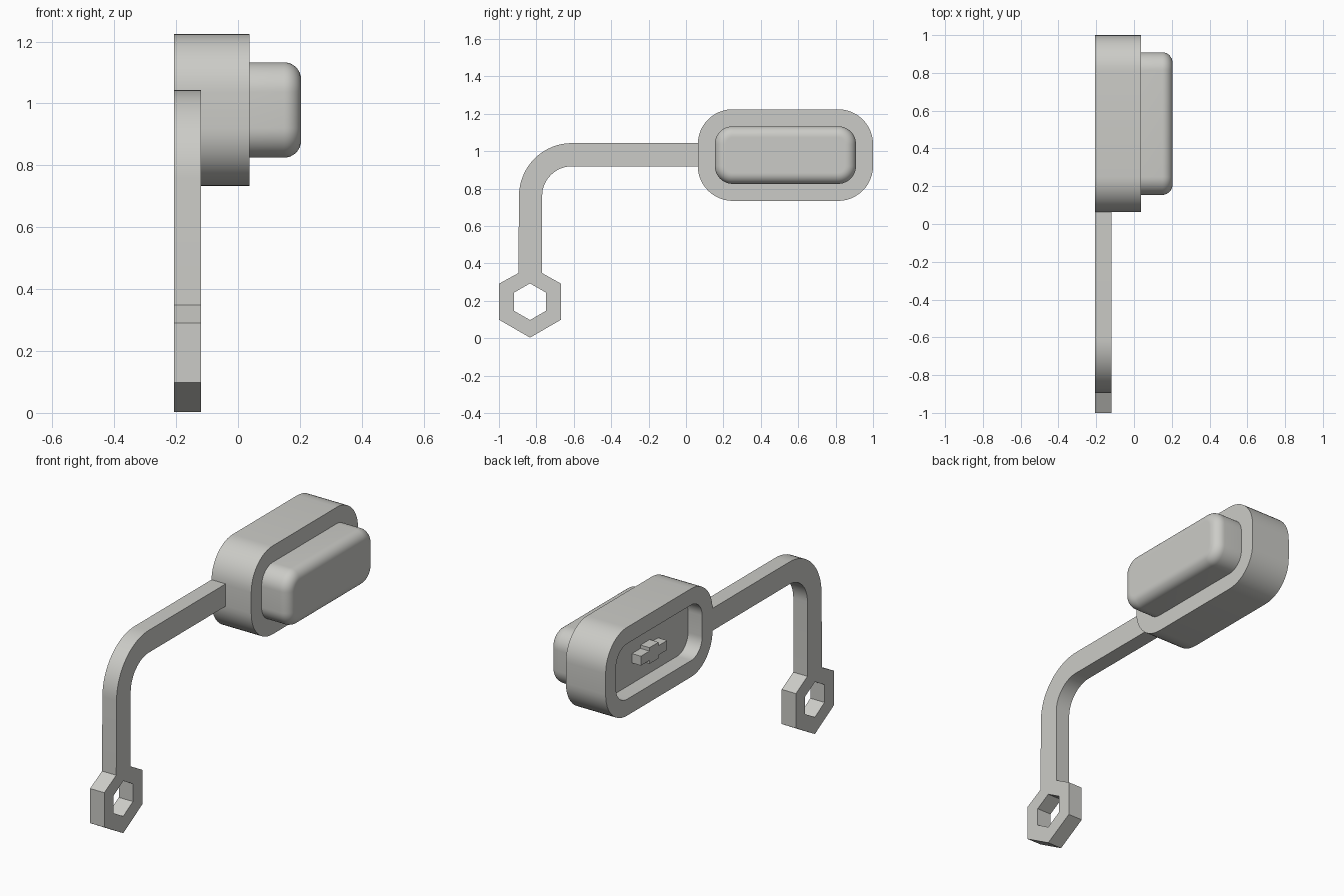
import bpy, bmesh, math

if "Cube" in bpy.data.objects:
    bpy.data.objects.remove(bpy.data.objects["Cube"])

grey = bpy.data.materials.new("warm_grey")
grey.diffuse_color = (0.60, 0.60, 0.57, 1)
grey.use_nodes = True
grey.node_tree.nodes["Principled BSDF"].inputs["Base Color"].default_value = grey.diffuse_color


def finish(name, bm):
    bmesh.ops.recalc_face_normals(bm, faces=bm.faces)
    mesh = bpy.data.meshes.new(name)
    bm.to_mesh(mesh)
    bm.free()
    mesh.materials.append(grey)
    ob = bpy.data.objects.new(name, mesh)
    bpy.context.collection.objects.link(ob)
    bpy.ops.object.select_all(action='DESELECT')
    ob.select_set(True)
    bpy.context.view_layer.objects.active = ob
    bpy.ops.object.shade_smooth_by_angle(angle=math.radians(30))
    return ob


def arc(cy, cz, r, a0, a1, n):
    angles = [math.radians(a0 + (a1 - a0) * i / n) for i in range(n + 1)]
    return [(cy + r * math.cos(a), cz + r * math.sin(a)) for a in angles]


def rounded(inset):
    """Rounded rectangle in the YZ plane, shrunk evenly by inset."""
    y0, y1, z0, z1, r = 0.063, 1.0, 0.734, 1.224, 0.187
    pts = []
    for cy, cz, a in ((y1 - r, z1 - r, 0), (y0 + r, z1 - r, 90),
                      (y0 + r, z0 + r, 180), (y1 - r, z0 + r, 270)):
        pts += arc(cy, cz, r - inset, a, a + 90, 12)
    return pts


def loft(name, rings, cap_start, cap_end):
    """Skin a list of (x, inset) rounded rectangles."""
    bm = bmesh.new()
    loops = [[bm.verts.new((x, y, z)) for y, z in rounded(i)] for x, i in rings]
    n = len(loops[0])
    for a, b in zip(loops, loops[1:]):
        for k in range(n):
            m = (k + 1) % n
            bm.faces.new((a[k], a[m], b[m], b[k]))
    if cap_start:
        bm.faces.new(loops[0])
    if cap_end:
        bm.faces.new(loops[-1])
    return finish(name, bm)


def prism(name, outlines, x0, x1):
    """Extrude YZ outlines along x; outlines after the first are holes."""
    bm = bmesh.new()
    edges = []
    for pts in outlines:
        vs = [bm.verts.new((x0, y, z)) for y, z in pts]
        edges += [bm.edges.new((vs[i - 1], vs[i])) for i in range(len(vs))]
    bmesh.ops.triangle_fill(bm, edges=edges, use_beauty=True)
    out = bmesh.ops.extrude_face_region(bm, geom=bm.faces[:], use_keep_orig=True)
    for v in out["geom"]:
        if isinstance(v, bmesh.types.BMVert):
            v.co.x = x1
    return finish(name, bm)


BACK, FLOOR = -0.207, -0.12

# Housing with a shallow recess in its back, and the plate closing its front
loft("housing", [(FLOOR, 0.091), (BACK, 0.091), (BACK, 0), (0, 0)], True, False)
loft("front_plate", [(0, 0), (0.037, 0)], False, True)

# Button with a rounded front edge
f = 0.055
fillet = [(0.204 - f + f * math.sin(t), 0.091 + f * (1 - math.cos(t)))
          for t in (math.pi / 2 * i / 8 for i in range(9))]
loft("button", [(0.037, 0.091)] + fillet + [(0.204, 0.151)], False, True)

# Bent arm ending in a hexagonal eye
cy, cz = -0.834, 0.195
eye = arc(cy, cz, 0.192, 150, 390, 4)
outline = ([(-0.896, 0.348)] + eye + [(-0.769, 0.348)]
           + arc(-0.61, 0.76, 0.159, 180, 90, 16)
           + [(0.064, 0.919), (0.064, 1.043)]
           + arc(-0.61, 0.76, 0.283, 90, 180, 16)[0:])
hole = arc(cy, cz, 0.098, 30, 330, 5)
prism("arm", [outline, hole], BACK, FLOOR)

# Small cross-shaped clip on the recess floor
by, bz = 0.53, 0.965
l, w, h, t = 0.115, 0.04, 0.045, 0.026
cross = [(l, t), (w, t), (w, h), (-w, h), (-w, t), (-l, t),
         (-l, -t), (-w, -t), (-w, -h), (w, -h), (w, -t), (l, -t)]
prism("clip", [[(by + y, bz + z) for y, z in cross]], FLOOR - 0.055, FLOOR)
